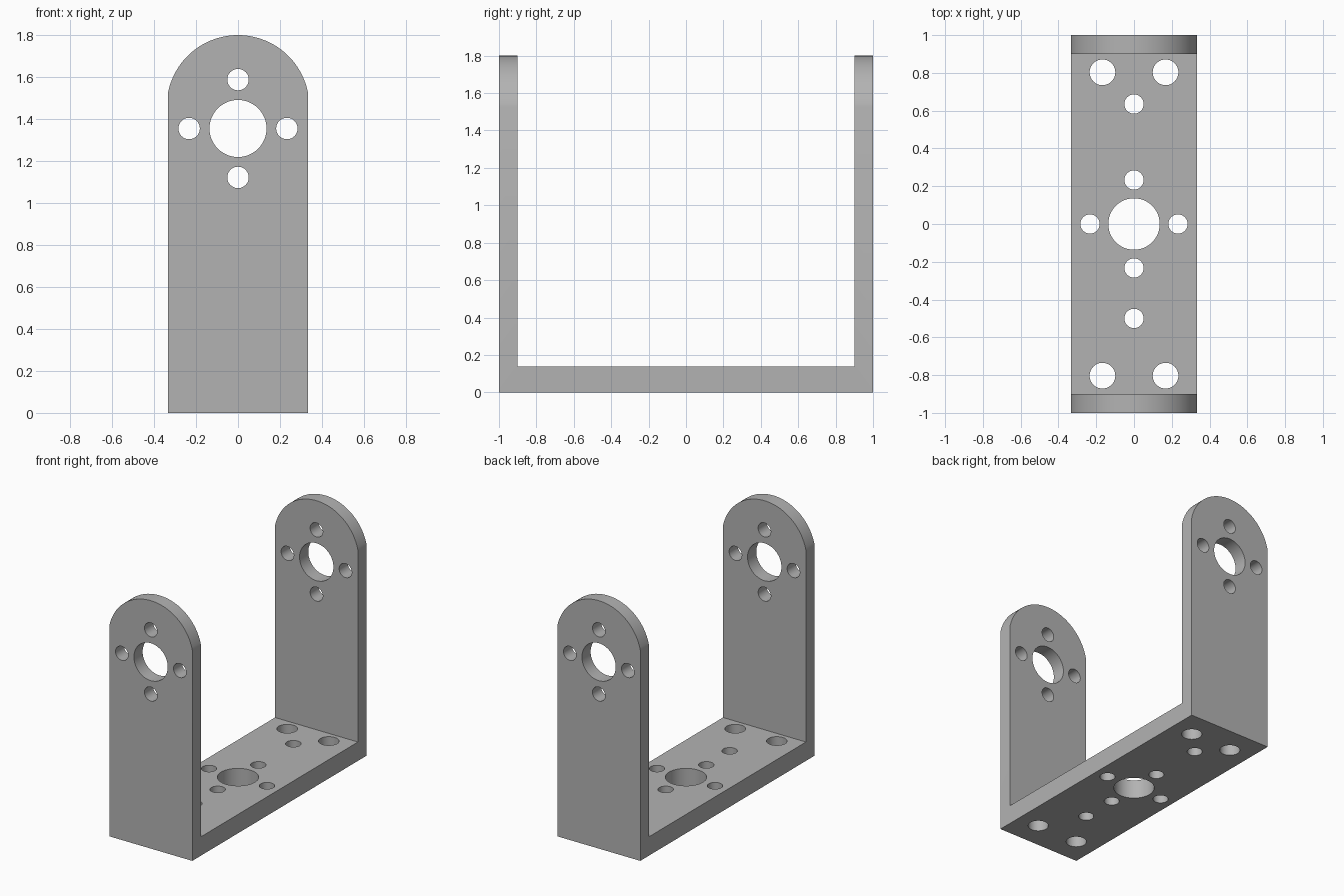
import bpy
import bmesh
from math import sin, cos, acos, pi, radians

default = bpy.data.objects.get("Cube")
if default:
    bpy.data.objects.remove(default, do_unlink=True)

HALF_W, HALF_L, HEIGHT = 0.333, 1.0, 1.8
WALL, FLOOR = 0.1, 0.137
ARCH_R = 0.34
HUB_Z, HUB_R = 1.355, 0.136
BOLT_R, BOLT_RING = 0.051, 0.233

# Material
grey = bpy.data.materials.new("plain grey")
grey.use_nodes = True
colour = (0.45, 0.45, 0.45, 1)
grey.diffuse_color = colour
grey.node_tree.nodes["Principled BSDF"].inputs["Base Color"].default_value = colour

# Round-topped block, extruded front to back
arch_z = HEIGHT - ARCH_R
start = acos(HALF_W / ARCH_R)
steps = 48
outline = [(-HALF_W, 0), (HALF_W, 0)]
for i in range(steps + 1):
    a = start + (pi - 2 * start) * i / steps
    outline.append((ARCH_R * cos(a), arch_z + ARCH_R * sin(a)))

bm = bmesh.new()
face = bm.faces.new([bm.verts.new((x, -HALF_L, z)) for x, z in outline])
ext = bmesh.ops.extrude_face_region(bm, geom=[face])
moved = [v for v in ext["geom"] if isinstance(v, bmesh.types.BMVert)]
bmesh.ops.translate(bm, verts=moved, vec=(0, 2 * HALF_L, 0))
bmesh.ops.recalc_face_normals(bm, faces=bm.faces)
mesh = bpy.data.meshes.new("bracket")
bm.to_mesh(mesh)
bm.free()
bracket = bpy.data.objects.new("bracket", mesh)
bpy.context.collection.objects.link(bracket)
mesh.materials.append(grey)


def cut(cutter):
    """Subtract the active cutter from the bracket, then discard it."""
    cutter.hide_render = True
    mod = bracket.modifiers.new("cut", "BOOLEAN")
    mod.operation = "DIFFERENCE"
    mod.solver = "EXACT"
    mod.object = cutter
    bpy.context.view_layer.objects.active = bracket
    bpy.ops.object.modifier_apply(modifier=mod.name)
    bpy.data.objects.remove(cutter, do_unlink=True)


def hole(radius, location, depth, along_y=False):
    bpy.ops.mesh.primitive_cylinder_add(
        vertices=48, radius=radius, depth=depth, location=location,
        rotation=(pi / 2 if along_y else 0, 0, 0))
    cut(bpy.context.object)


# Channel between the two upright arms
bpy.ops.mesh.primitive_cube_add(size=1, location=(0, 0, FLOOR + HEIGHT / 2 + 0.1))
channel = bpy.context.object
channel.scale = (1, 2 * (HALF_L - WALL), HEIGHT + 0.2)
cut(channel)

# Hub hole with four bolt holes, through both arms and through the floor
ring = [(0, 0, HUB_R)] + [
    (BOLT_RING * dx, BOLT_RING * dy, BOLT_R)
    for dx, dy in ((1, 0), (-1, 0), (0, 1), (0, -1))]
for u, v, r in ring:
    hole(r, (u, 0, HUB_Z + v), 3, along_y=True)
    hole(r, (u, v, 0), 0.5)

# Extra floor holes: two on the centre line, four in the corners
for y in (0.635, -0.5):
    hole(BOLT_R, (0, y, 0), 0.5)
for x in (-0.167, 0.167):
    for y in (-0.803, 0.803):
        hole(0.068, (x, y, 0), 0.5)

# Smooth curved walls, sharp rims
bpy.ops.object.select_all(action="DESELECT")
bracket.select_set(True)
bpy.context.view_layer.objects.active = bracket
bpy.ops.object.shade_smooth_by_angle(angle=radians(30))
